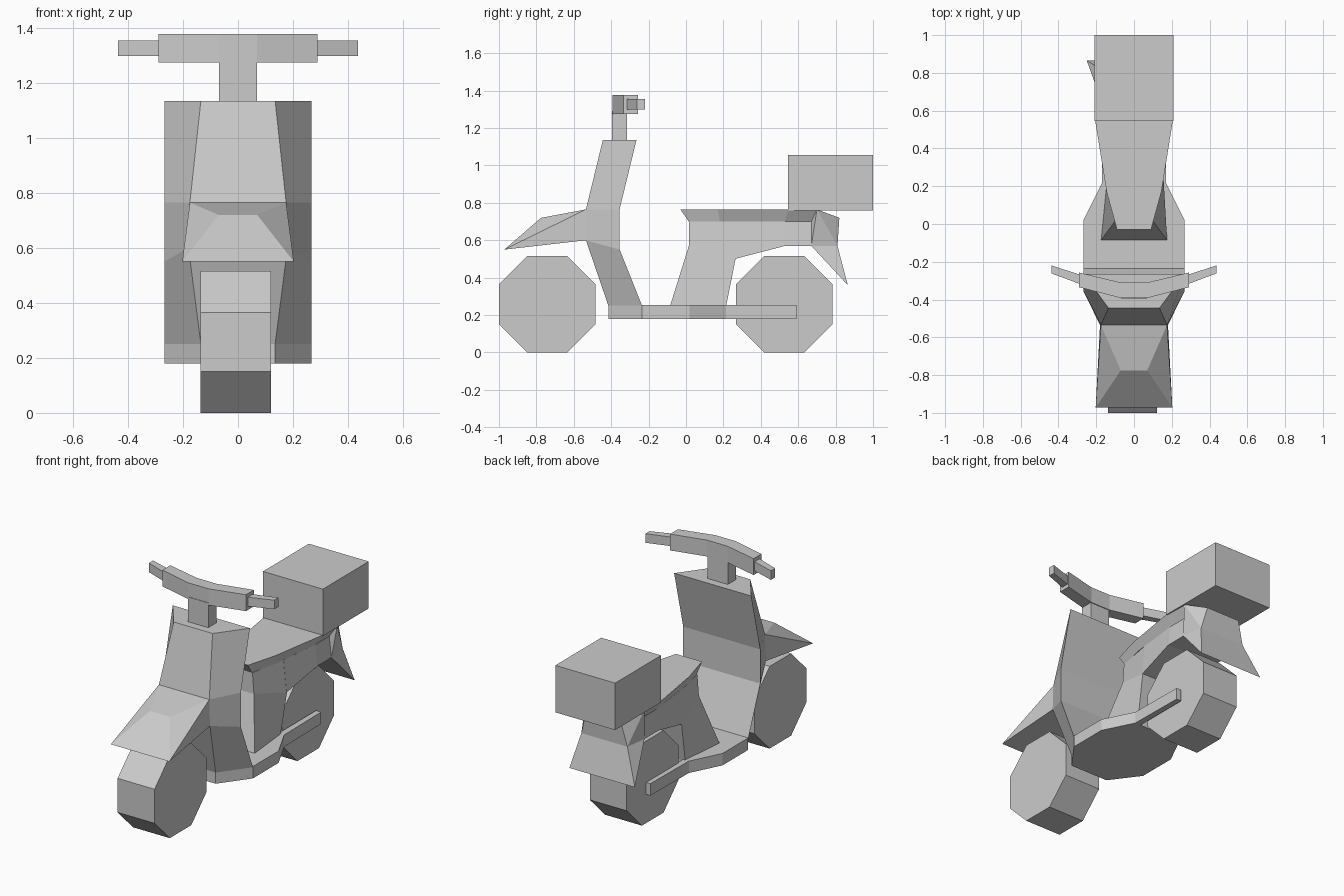
import bpy, bmesh, math
from mathutils import Matrix

old = bpy.data.objects.get("Cube")
if old:
    bpy.data.objects.remove(old, do_unlink=True)

GREY = (0.6, 0.6, 0.6, 1)
grey = bpy.data.materials.new("plain grey")
grey.use_nodes = True
grey.diffuse_color = GREY
grey.node_tree.nodes["Principled BSDF"].inputs["Base Color"].default_value = GREY


def finish(name, bm):
    bmesh.ops.recalc_face_normals(bm, faces=bm.faces)
    mesh = bpy.data.meshes.new(name)
    bm.to_mesh(mesh)
    bm.free()
    mesh.materials.append(grey)
    obj = bpy.data.objects.new(name, mesh)
    bpy.context.collection.objects.link(obj)
    return obj


def loft(name, rings):
    """Skin a row of rings that have equal point counts, and cap both ends."""
    bm = bmesh.new()
    rows = [[bm.verts.new(p) for p in ring] for ring in rings]
    n = len(rows[0])
    for a, b in zip(rows, rows[1:]):
        for i in range(n):
            j = (i + 1) % n
            bm.faces.new((a[i], a[j], b[j], b[i]))
    bm.faces.new(rows[0])
    bm.faces.new(rows[-1])
    return finish(name, bm)


def mirrored_pairs(*points):
    """Ring made of (half width, y, z) points and their mirror images."""
    return ([(w, y, z) for w, y, z in points]
            + [(-w, y, z) for w, y, z in reversed(points)])


def hull(name, points):
    bm = bmesh.new()
    for p in points:
        bm.verts.new(p)
    bmesh.ops.convex_hull(bm, input=bm.verts)
    return finish(name, bm)


def box(name, x0, x1, y0, y1, z0, z1):
    return hull(name, [(x, y, z) for x in (x0, x1) for y in (y0, y1) for z in (z0, z1)])


def prism(name, outline, z0, z1):
    return loft(name, [[(x, y, z) for x, y in outline] for z in (z0, z1)])


# Eight-sided wheels
def wheel(name, y):
    bm = bmesh.new()
    r = 0.258
    bmesh.ops.create_cone(bm, cap_ends=True, segments=8, depth=0.257,
                          radius1=r / math.cos(math.pi / 8), radius2=r / math.cos(math.pi / 8))
    place = (Matrix.Translation((-0.008, y, r)) @ Matrix.Rotation(math.pi / 2, 4, 'Y')
             @ Matrix.Rotation(math.pi / 8, 4, 'Z'))
    bm.transform(place)
    finish(name, bm)


wheel("front_wheel", -0.742)
wheel("rear_wheel", 0.525)

# Leg shield: narrow in front, wide at the back
shield = [  # back y, back z, front half width, front y, front z
    (-0.265, 1.135, 0.135, -0.445, 1.135),
    (-0.355, 0.765, 0.175, -0.535, 0.765),
    (-0.355, 0.55, 0.18, -0.535, 0.60),
    (-0.235, 0.25, 0.135, -0.415, 0.25),
    (-0.235, 0.18, 0.135, -0.415, 0.18),
]
loft("leg_shield", [mirrored_pairs((0.268, by, bz), (fw, fy, fz))
                    for by, bz, fw, fy, fz in shield])

# Front mudguard
hull("front_mudguard",
     mirrored_pairs((0.175, -0.535, 0.765), (0.07, -0.775, 0.72),
                    (0.203, -0.972, 0.55), (0.18, -0.535, 0.60)))

# Foot board with rearward rails
prism("foot_board", [(0.268, -0.235), (0.268, 0.02), (0.17, 0.215),
                     (-0.17, 0.215), (-0.268, 0.02), (-0.268, -0.235)], 0.18, 0.255)
for side, s in (("left", 1), ("right", -1)):
    prism(side + "_rail", [(s * 0.17, 0.21), (s * 0.165, 0.59),
                           (s * 0.13, 0.59), (s * 0.13, 0.21)], 0.18, 0.255)

# Body: upright under the seat, then an arch over the rear wheel
loft("body_upright", [
    mirrored_pairs((0.175, -0.085, 0.25), (0.145, 0.215, 0.25)),
    mirrored_pairs((0.10, 0.015, 0.57), (0.155, 0.265, 0.50)),
    mirrored_pairs((0.09, 0.015, 0.70), (0.135, 0.265, 0.70)),
])
loft("body_rear", [
    mirrored_pairs((w_low, y, low), (w_top, y, 0.70))
    for w_low, w_top, y, low in ((0.155, 0.135, 0.26, 0.50),
                                 (0.18, 0.165, 0.53, 0.57),
                                 (0.18, 0.165, 0.67, 0.57))])

# Seat with inward sloping rim
loft("seat", [
    mirrored_pairs((wt, yt, 0.765), (wb, yb, 0.70))
    for wt, yt, wb, yb in ((0.09, -0.03, 0.085, 0.015), (0.145, 0.17, 0.125, 0.18),
                           (0.205, 0.545, 0.165, 0.53), (0.20, 0.70, 0.165, 0.67))])

# Tail behind the seat and flared rear mudguard
hull("tail", mirrored_pairs((0.20, 0.70, 0.765), (0.12, 0.82, 0.72),
                            (0.15, 0.78, 0.66), (0.165, 0.67, 0.70),
                            (0.16, 0.81, 0.57), (0.18, 0.67, 0.57)))
hull("rear_mudguard", [(-0.25, 0.865, 0.36), (0.205, 0.865, 0.36)]
     + mirrored_pairs((0.16, 0.81, 0.57), (0.18, 0.67, 0.57)))

# Luggage box
box("luggage_box", -0.208, 0.208, 0.545, 1.0, 0.76, 1.055)

# Steering stem and swept handlebar
box("steering_stem", -0.07, 0.07, -0.395, -0.315, 1.12, 1.29)
loft("handlebar", [[(x, f, 1.275), (x, b, 1.275), (x, b, 1.378), (x, f, 1.378)]
                   for x, f, b in ((-0.29, -0.335, -0.257), (-0.07, -0.392, -0.31),
                                   (0.07, -0.392, -0.31), (0.29, -0.335, -0.257))])
for side, s in (("left", 1), ("right", -1)):
    prism(side + "_grip", [(s * 0.28, -0.32), (s * 0.436, -0.262),
                           (s * 0.436, -0.22), (s * 0.28, -0.27)], 1.298, 1.355)
